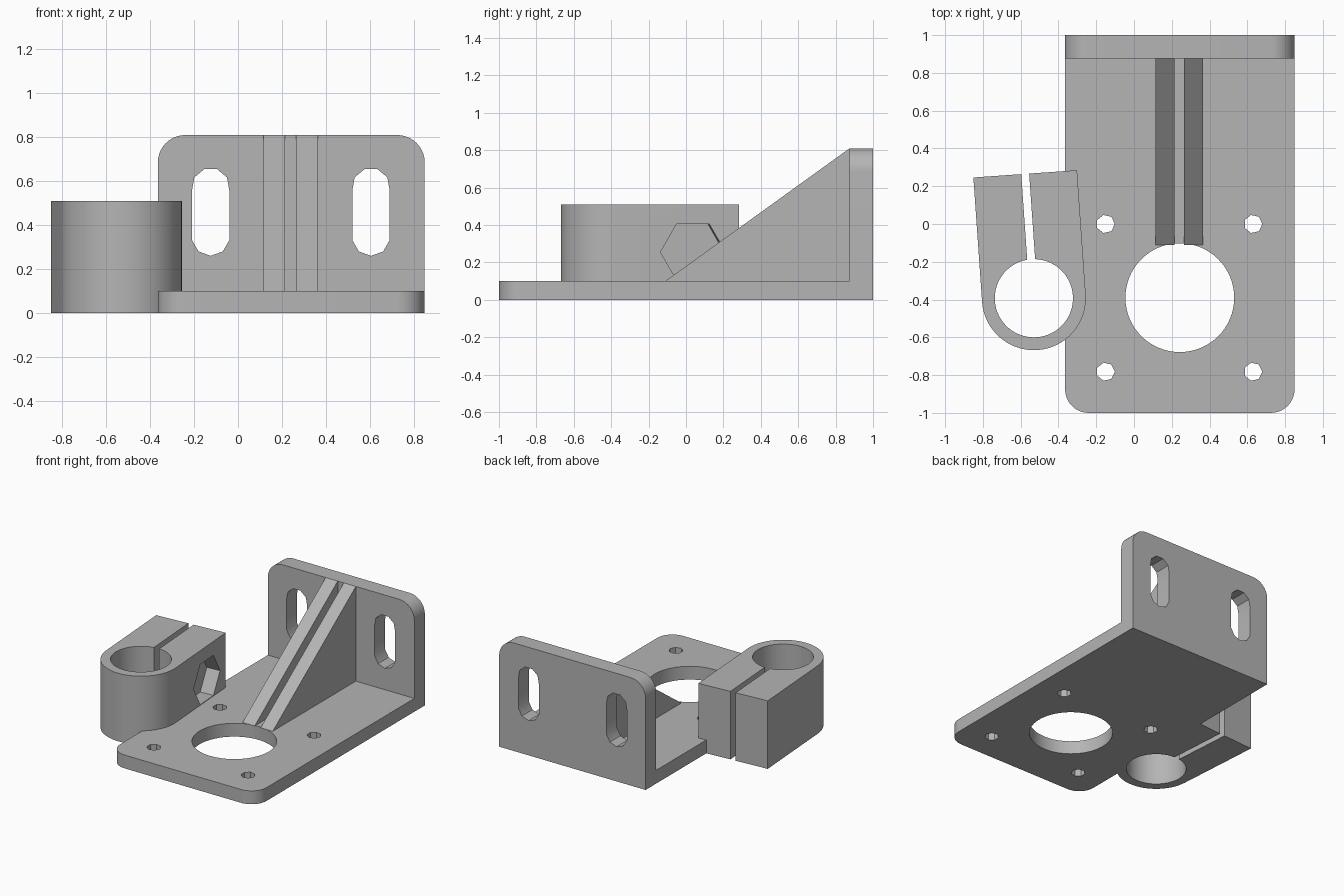
import bpy, bmesh
from math import sin, cos, pi, radians
from mathutils import Matrix, Vector

if "Cube" in bpy.data.objects:
    bpy.data.objects.remove(bpy.data.objects["Cube"])

grey = bpy.data.materials.new("plain grey")
grey.use_nodes = True
GREY = (0.46, 0.46, 0.46, 1)
grey.diffuse_color = GREY
grey.node_tree.nodes["Principled BSDF"].inputs["Base Color"].default_value = GREY

# Frames: a profile is drawn in local xy and extruded along local z
FLAT = Matrix.Identity(4)
UPRIGHT = Matrix.Rotation(pi / 2, 4, 'X')                      # draws in xz, extrudes to -y
SIDEWAYS = Matrix(((0, 0, 1, 0), (1, 0, 0, 0), (0, 1, 0, 0), (0, 0, 0, 1)))  # draws in yz, extrudes to +x


def arc(cx, cy, r, start, end, n):
    return [(cx + r * cos(radians(start + (end - start) * i / n)),
             cy + r * sin(radians(start + (end - start) * i / n))) for i in range(n + 1)]


def circle(cx, cy, r, n, start=0):
    return arc(cx, cy, r, start, start + 360, n)[:-1]


def rect(x0, y0, x1, y1):
    return [(x0, y0), (x1, y0), (x1, y1), (x0, y1)]


def prism(name, profile, low, high, frame=FLAT):
    bm = bmesh.new()
    face = bm.faces.new([bm.verts.new((x, y, low)) for x, y in profile])
    top = bmesh.ops.extrude_face_region(bm, geom=[face])["geom"]
    bmesh.ops.translate(bm, vec=Vector((0, 0, high - low)),
                        verts=[v for v in top if isinstance(v, bmesh.types.BMVert)])
    bm.transform(frame)
    bmesh.ops.recalc_face_normals(bm, faces=bm.faces)
    mesh = bpy.data.meshes.new(name)
    bm.to_mesh(mesh)
    bm.free()
    mesh.materials.append(grey)
    ob = bpy.data.objects.new(name, mesh)
    bpy.context.collection.objects.link(ob)
    return ob


def finish(ob, cutters=()):
    bpy.ops.object.select_all(action='DESELECT')
    bpy.context.view_layer.objects.active = ob
    ob.select_set(True)
    for cutter in cutters:
        mod = ob.modifiers.new("cut", 'BOOLEAN')
        mod.operation, mod.solver, mod.object = 'DIFFERENCE', 'EXACT', cutter
        bpy.ops.object.modifier_apply(modifier=mod.name)
    bpy.ops.object.shade_smooth_by_angle(angle=radians(35))


LEFT, RIGHT, MID = 0.85, -0.365, 0.2425
THICK, WALL_Y, WALL_TOP, ROUND = 0.1, 0.875, 0.81, 0.125

# Clamp frame, turned slightly about the ring centre
CLAMP = Matrix.Translation((-0.53, -0.393, 0)) @ Matrix.Rotation(radians(4), 4, 'Z')
CLAMP_R, CLAMP_LEN, CLAMP_H = 0.275, 0.66, 0.51
BOLT_Y, BOLT_Z = 0.412, 0.255

# Cutters
motor_hole = prism("motor_hole_cutter", circle(MID, -0.39, 0.288, 64), -0.1, 0.3)
screw_holes = [prism("screw_hole_cutter", circle(x, y, 0.049, 7), -0.1, 0.3)
               for x in (MID - 0.393, MID + 0.388) for y in (0, -0.782)]
slots = []
for x in (MID - 0.367, MID + 0.363):
    ring = arc(x, 0.574, 0.086, -10, 190, 5) + arc(x, 0.346, 0.086, 190, 350, 4)
    slots.append(prism("slot_cutter", ring, -1.1, -0.8, UPRIGHT))
rod_hole = prism("rod_hole_cutter", circle(0, 0, 0.207, 64), -0.1, 0.7, CLAMP)
clamp_gap = prism("clamp_gap_cutter", rect(-0.021, 0.1, 0.021, 0.8), -0.1, 0.7, CLAMP)
bolt_hole = prism("bolt_hole_cutter", circle(BOLT_Y, BOLT_Z, 0.085, 11),
                  -0.5, 1.2, CLAMP @ SIDEWAYS)
nut_pocket = prism("nut_pocket_cutter", circle(BOLT_Y, BOLT_Z, 0.174, 6),
                   0.17, 0.4, CLAMP @ SIDEWAYS)

# Base plate with rounded front corners
base_profile = (arc(RIGHT + ROUND, -1 + ROUND, ROUND, 180, 270, 10)
                + arc(LEFT - ROUND, -1 + ROUND, ROUND, 270, 360, 10)
                + [(LEFT, WALL_Y), (RIGHT, WALL_Y)])
base = prism("base_plate", base_profile, 0, THICK)
finish(base, [motor_hole, rod_hole] + screw_holes)

# Upright mounting wall with rounded top corners
wall_profile = ([(RIGHT, 0), (LEFT, 0)]
                + arc(LEFT - ROUND, WALL_TOP - ROUND, ROUND, 0, 90, 10)
                + arc(RIGHT + ROUND, WALL_TOP - ROUND, ROUND, 90, 180, 10))
wall = prism("mounting_wall", wall_profile, -1, -WALL_Y, UPRIGHT)
finish(wall, slots)

# Pair of triangular ribs, notched by the bolt line
for side, x in (("right", 0.115), ("left", 0.265)):
    rib = prism(side + "_rib", [(-0.11, THICK), (WALL_Y, THICK), (WALL_Y, WALL_TOP)],
                x, x + 0.1, SIDEWAYS)
    finish(rib, [bolt_hole])

# Split rod clamp
clamp_profile = (arc(0, 0, CLAMP_R, 180, 360, 32)
                 + [(CLAMP_R, CLAMP_LEN), (-CLAMP_R, CLAMP_LEN)])
clamp = prism("rod_clamp", clamp_profile, 0, CLAMP_H, CLAMP)
finish(clamp, [rod_hole, clamp_gap, bolt_hole, nut_pocket])

for cutter in [motor_hole, rod_hole, clamp_gap, bolt_hole, nut_pocket] + screw_holes + slots:
    bpy.data.objects.remove(cutter)
